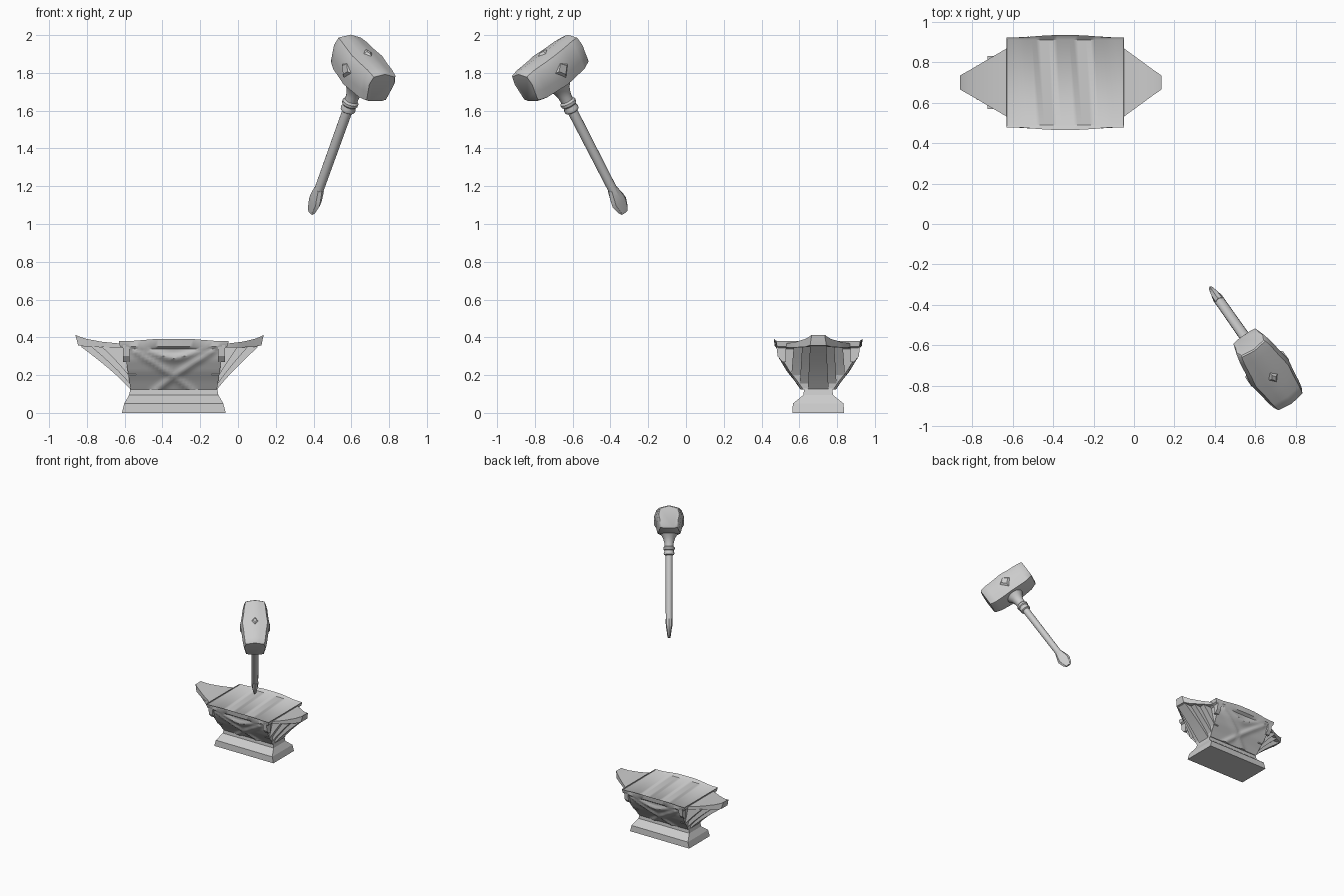
import bpy, bmesh, math
from mathutils import Vector, Matrix

if "Cube" in bpy.data.objects:
    bpy.data.objects.remove(bpy.data.objects["Cube"])

steel = bpy.data.materials.new("grey_steel")
steel.diffuse_color = (0.6, 0.6, 0.6, 1)
steel.use_nodes = True
steel.node_tree.nodes["Principled BSDF"].inputs["Base Color"].default_value = steel.diffuse_color
ANVIL = Vector((-0.34, 0.70, 0))


def loft(name, rings, matrix=None, angle=35, caps=True):
    """Skin a list of equal-length closed rings."""
    bm = bmesh.new()
    rows = [[bm.verts.new(p) for p in ring] for ring in rings]
    n = len(rows[0])
    for a, b in zip(rows, rows[1:]):
        for i in range(n):
            bm.faces.new((a[i], a[(i + 1) % n], b[(i + 1) % n], b[i]))
    if caps:
        bm.faces.new(rows[0])
        bm.faces.new(rows[-1])
    bmesh.ops.recalc_face_normals(bm, faces=bm.faces)
    mesh = bpy.data.meshes.new(name)
    bm.to_mesh(mesh)
    bm.free()
    mesh.materials.append(steel)
    obj = bpy.data.objects.new(name, mesh)
    bpy.context.collection.objects.link(obj)
    obj.matrix_world = matrix or Matrix.Translation(ANVIL)
    bpy.ops.object.select_all(action='DESELECT')
    obj.select_set(True)
    bpy.context.view_layer.objects.active = obj
    bpy.ops.object.shade_smooth_by_angle(angle=math.radians(angle))
    return obj


def rect(hx, hy, z):
    return [(-hx, -hy, z), (hx, -hy, z), (hx, hy, z), (-hx, hy, z)]


def interp(table, v):
    for (a, fa), (b, fb) in zip(table, table[1:]):
        if v <= b:
            return fa + (fb - fa) * (v - a) / (b - a)
    return table[-1][1]


def ridge(d, width):
    return math.exp(-(d / width) ** 2)


# Stepped foot
loft("anvil_foot", [rect(0.275, 0.137, 0), rect(0.262, 0.134, 0.05),
                    rect(0.236, 0.078, 0.095), rect(0.23, 0.075, 0.128)], angle=15)

# Body: flared sides carrying a raised cross and a draped upper lip
WIDTH = [(0.12, 0.228), (0.34, 0.262), (0.352, 0.285), (0.39, 0.2925)]
DEPTH = [(0.12, 0.078), (0.17, 0.112), (0.22, 0.152), (0.28, 0.188),
         (0.34, 0.208), (0.352, 0.218), (0.39, 0.225)]
NX = 28


def relief(s, z):
    cross = 0.014 * ridge(abs(s) * 0.17 - abs(z - 0.19), 0.018) * (z < 0.33) * (abs(s) < 0.8)
    drape_z = 0.29 + 0.055 * min(1, abs(s) / 0.7) ** 1.5
    drape = 0.018 * ridge(z - drape_z, 0.02) * max(0, 1 - s * s)
    lip = 0.012 * max(0, 1 - (s / 0.7) ** 2) * (z > 0.34)
    return cross + drape + lip


def body_ring(z, inner=False):
    pts = []
    for i in range(NX + 1):
        s = -1 + 2 * i / NX
        y = 0.211 if inner else interp(DEPTH, z) + relief(s, z)
        zz = z
        if z > 0.37 and not inner:
            zz = z + 0.012 * min(1, max(0, 1.6 - 2 * abs(s)))
        pts.append((s * interp(WIDTH, z), -y, zz))
    return pts + [(x, -y, zz) for x, y, zz in reversed(pts)]


levels = [0.125 + 0.0125 * k for k in range(18)] + [0.352, 0.38]
loft("anvil_body", [body_ring(z) for z in levels] + [body_ring(0.372, True)], angle=40)

# Side flange blocks hooking below the lip at each corner
for sx in (-1, 1):
    for sy in (-1, 1):
        loft("corner_bracket", [
            [(sx * x, sy * y, z) for x, y in ((0.235, 0.17), (0.27, 0.17), (0.27, o), (0.235, o))]
            for z, o in ((0.27, 0.19), (0.30, 0.215), (0.36, 0.222))], angle=20)

# Pointed horns, with stepped curved ribs beneath them
for side, tip in ((-1, 0.52), (1, 0.475)):
    rings = []
    for f, hy, low, high in ((-0.3, 0.18, 0.345, 0.368), (0, 0.167, 0.345, 0.368),
                             (0.4, 0.114, 0.347, 0.377), (0.75, 0.067, 0.35, 0.392),
                             (0.94, 0.043, 0.358, 0.406), (1.0, 0.035, 0.408, 0.413)):
        x = 0.2925 + (tip - 0.2925) * f
        rings.append([(side * x, -hy, low), (side * x, hy, low),
                      (side * x, hy, high), (side * x, -hy, high)])
    loft("horn", rings, angle=30)
    for reach, hw, low in ((tip - 0.03, 0.043, 0.125), (tip - 0.085, 0.085, 0.155),
                           (tip - 0.14, 0.13, 0.20)):
        ring_set = []
        for k in range(7):
            f = k / 6
            z = low + (0.352 - low) * f
            root = 0.225 + (z - 0.125) * 0.16
            x = root + (reach - root) * (0.65 * f + 0.35 * f * f) + 0.004
            w = hw + 0.012 * (1 - f)
            ring_set.append([(side * 0.2, -w, z), (side * x, -w, z),
                             (side * x, w, z), (side * 0.2, w, z)])
        loft("horn_rib", ring_set, angle=25)

# Hammer frame: local x = width, y = striking direction, z = handle axis
up = Vector((0.305, -0.435, 0.847)).normalized()
wide = Vector((0.819, 0.574, 0)).normalized()
strike = wide.cross(up)
if strike.z > 0:
    strike = -strike
hammer = Matrix((wide, strike, up)).transposed().to_4x4()
hammer.translation = Vector((0.385, -0.325, 1.06))


def ellipse(rx, ry, z, n=16):
    return [(rx * math.cos(math.tau * i / n), ry * math.sin(math.tau * i / n), z)
            for i in range(n)]


# Flattened pommel
loft("pommel", [ellipse(rx, ry, z, 8) for rx, ry, z in (
    (0.009, 0.022, 0.0), (0.014, 0.036, 0.02), (0.02, 0.05, 0.065),
    (0.025, 0.046, 0.09), (0.026, 0.03, 0.145))], hammer, 30)

# Shaft, double collar and flared neck
loft("handle", [ellipse(r, r, z) for r, z in (
    (0.025, 0.12), (0.026, 0.40), (0.027, 0.632), (0.038, 0.638), (0.041, 0.65),
    (0.036, 0.662), (0.036, 0.67), (0.043, 0.677), (0.044, 0.692), (0.034, 0.702),
    (0.036, 0.73), (0.046, 0.765), (0.065, 0.795), (0.085, 0.825))], hammer, 40)

# Head: sections along the striking direction, swelling at the middle
SECTIONS = [(-0.194, 0.078, 0.828, 0.984), (-0.188, 0.084, 0.818, 0.990),
            (-0.14, 0.094, 0.802, 0.993), (-0.07, 0.102, 0.798, 0.992),
            (0, 0.113, 0.795, 0.994), (0.07, 0.102, 0.798, 0.992),
            (0.14, 0.094, 0.802, 0.993), (0.188, 0.086, 0.815, 0.987),
            (0.194, 0.080, 0.822, 0.982)]
rings = []
for y, b, low, high in SECTIONS:
    half = [(0.45, low), (0.78, low + 0.008), (0.9, low + 0.06),
            (1.0, high - 0.06), (0.85, high - 0.014), (0.4, high - 0.004)]
    ring = [(b * k, y, z) for k, z in half] + [(0, y, high + 0.004)]
    rings.append(ring + [(-b * k, y, z) for k, z in reversed(half)])
loft("hammer_head", rings, hammer, 38)

# Small pointed ornaments on the crown and cheeks
loft("crown_ornament", [ellipse(0.035, 0.05, 0.985, 4), ellipse(0.012, 0.02, 1.006, 4)],
     hammer, 20)
for s in (-1, 1):
    loft("cheek_ornament", [[(s * x, r * py, 0.90 + r * pz) for py, pz in
                             ((0, -0.07), (0.06, 0), (0, 0.06), (-0.06, 0))]
                            for x, r in ((0.09, 1.0), (0.114, 0.5))], hammer, 20)
